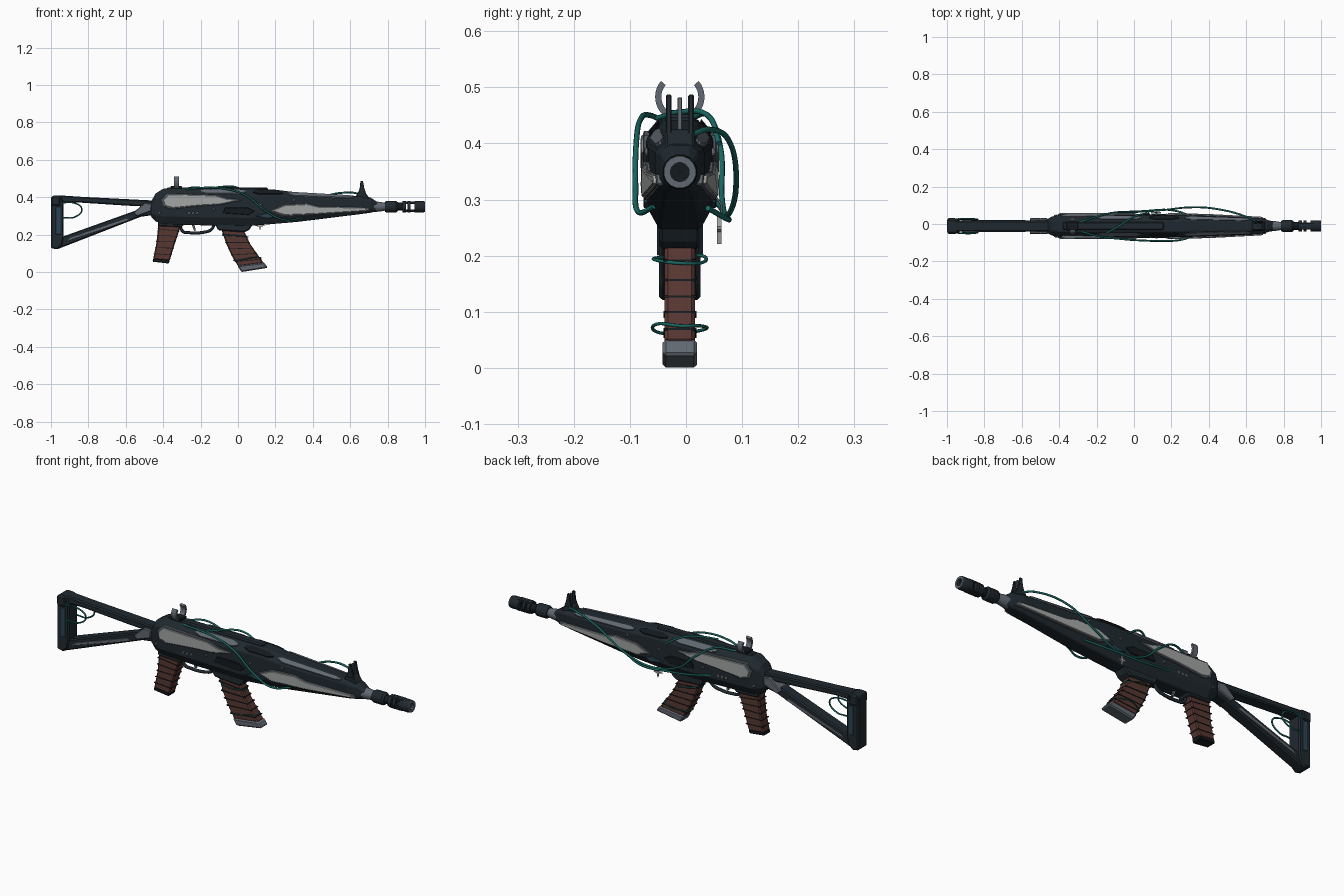
import bpy, bmesh, math
from mathutils import Vector

cube = bpy.data.objects.get("Cube")
if cube:
    bpy.data.objects.remove(cube)

MID = -0.011  # y of the symmetry plane


def material(name, rgb):
    m = bpy.data.materials.new(name)
    m.use_nodes = True
    m.diffuse_color = (*rgb, 1)
    m.node_tree.nodes["Principled BSDF"].inputs["Base Color"].default_value = (*rgb, 1)
    return m


BODY = material("dark blue steel", (.014, .022, .029))
BLACK = material("black steel", (.007, .010, .013))
GREY = material("mid grey metal", (.12, .14, .165))
LIGHT = material("pale grey panel", (.36, .38, .37))
RED = material("red brown grip", (.095, .037, .030))
TEAL = material("teal cable", (.010, .14, .125))
BLUE = material("slate blue", (.025, .055, .085))


def finish(name, bm, mat, bevel=0.0, smooth=False):
    bmesh.ops.recalc_face_normals(bm, faces=bm.faces)
    mesh = bpy.data.meshes.new(name)
    bm.to_mesh(mesh)
    bm.free()
    mesh.materials.append(mat)
    ob = bpy.data.objects.new(name, mesh)
    bpy.context.scene.collection.objects.link(ob)
    if bevel:
        mod = ob.modifiers.new("edge bevel", "BEVEL")
        mod.width = bevel
        mod.limit_method = "ANGLE"
    if smooth:
        bpy.ops.object.select_all(action="DESELECT")
        ob.select_set(True)
        bpy.context.view_layer.objects.active = ob
        bpy.ops.object.shade_smooth_by_angle()
    return ob


def loft(name, rings, mat, bevel=0.0, cyclic=False, smooth=False):
    bm = bmesh.new()
    loops = [[bm.verts.new(p) for p in ring] for ring in rings]
    n = len(loops[0])
    pairs = list(zip(loops, loops[1:])) + ([(loops[-1], loops[0])] if cyclic else [])
    for a, b in pairs:
        for i in range(n):
            bm.faces.new((a[i], a[(i + 1) % n], b[(i + 1) % n], b[i]))
    if not cyclic:
        bm.faces.new(loops[0])
        bm.faces.new(loops[-1])
    return finish(name, bm, mat, bevel, smooth)


# Side-view outline (x, z) extruded between two y offsets from the middle
def prism(name, outline, lo, hi, mat, bevel=0.004):
    return loft(name, [[(x, MID + y, z) for x, z in outline] for y in (lo, hi)], mat, bevel)


def box(name, x0, x1, lo, hi, z0, z1, mat, bevel=0.003):
    return prism(name, [(x0, z0), (x1, z0), (x1, z1), (x0, z1)], lo, hi, mat, bevel)


# Hollow turned part: (x, radius) profile closed around the barrel axis
def turned(name, profile, mat, sides=16):
    rings = []
    for k in range(sides):
        a = 2 * math.pi * (k + .5) / sides
        rings.append([(x, MID + r * math.cos(a), .349 + r * math.sin(a)) for x, r in profile])
    return loft(name, rings, mat, cyclic=True, smooth=True)


def tube(name, x0, x1, outer, inner, mat):
    return turned(name, [(x0, inner), (x0, outer), (x1, outer), (x1, inner)], mat)


def cable(name, points, radius=.005, mat=TEAL, cyclic=False):
    cu = bpy.data.curves.new(name, "CURVE")
    cu.dimensions = "3D"
    cu.bevel_depth = radius
    cu.bevel_resolution = 2
    cu.resolution_u = 8
    cu.use_fill_caps = True
    sp = cu.splines.new("BEZIER")
    sp.bezier_points.add(len(points) - 1)
    for bp, (x, y, z) in zip(sp.bezier_points, points):
        bp.co = (x, MID + y, z)
        bp.handle_left_type = bp.handle_right_type = "AUTO"
    sp.use_cyclic_u = cyclic
    cu.materials.append(mat)
    ob = bpy.data.objects.new(name, cu)
    bpy.context.scene.collection.objects.link(ob)
    return ob


# Body: x, bottom z, top z, half width
SECTIONS = [(-.465, .295, .375, .036), (-.44, .27, .42, .050), (-.4, .255, .445, .059),
            (-.13, .248, .445, .060), (.06, .246, .443, .060), (.18, .256, .442, .060),
            (.32, .268, .425, .057), (.66, .31, .405, .044), (.71, .317, .397, .034),
            (.75, .328, .37, .022)]


def body_at(x):
    for a, b in zip(SECTIONS, SECTIONS[1:]):
        if a[0] <= x <= b[0]:
            t = (x - a[0]) / (b[0] - a[0])
            return [p + (q - p) * t for p, q in zip(a, b)][1:]


rings = []
for x, zb, zt, w in SECTIONS:
    h = zt - zb
    half = [(.6 * w, zb), (w, zb + .22 * h), (w, zt - .18 * h), (.5 * w, zt)]
    prof = half + [(-y, z) for y, z in reversed(half)]
    rings.append([(x, MID + y, z) for y, z in prof])
loft("receiver_and_handguard", rings, BODY, .004)


# Side plate that follows the taper of the body
def side_panel(name, outline, side, mat, depth, grow=1.0):
    cx, cz = (sum(c) / len(outline) for c in zip(*outline))
    pts = [(cx + (x - cx) * (1 + (grow - 1) * .3), cz + (z - cz) * grow) for x, z in outline]
    return loft(name, [[(x, MID + side * (body_at(x)[2] + d), z) for x, z in pts]
                       for d in (-.01, depth)], mat, .002)


REAR = [(-.40, .385), (-.37, .415), (-.12, .408), (-.06, .39), (.01, .384), (-.10, .362),
        (-.20, .357), (-.35, .343), (-.39, .355)]
FORE = [(.18, .327), (.25, .356), (.37, .362), (.43, .348), (.68, .343), (.69, .328),
        (.43, .312), (.25, .305)]
for s, tag in ((-1, "right"), (1, "left")):
    for outline, place in ((REAR, "rear"), (FORE, "front")):
        side_panel(f"{place}_panel_rim_{tag}", outline, s, GREY, .006, 1.2)
        side_panel(f"{place}_panel_{tag}", outline, s, LIGHT, .010)
    # Strips lying along the upper chamfer
    for i, (x0, x1, mat) in enumerate(((-.2, .04, GREY), (.08, .24, BLACK), (.27, .62, GREY))):
        ring = []
        for x in (x0, x0 + .03, x1 - .03, x1):
            zb, zt, w = body_at(x)
            inset = .42 if x in (x0, x1) else .2
            h = zt - zb
            pts = [(w * (1 - .5 * f), zt - .18 * h * (1 - f)) for f in (inset, 1 - inset)]
            pts += [(y + .002, z + .006) for y, z in reversed(pts)]
            ring.append([(x, MID + s * y, z) for y, z in pts])
        loft(f"chamfer_strip_{i}_{tag}", ring, mat)
    # Small marks, ejection cover and lower plates
    for i in range(3):
        x = -.27 + i * .022
        side_panel(f"mark_{i}_{tag}", [(x, .308), (x + .01, .308), (x + .016, .32), (x + .006, .32)],
                   s, LIGHT, .002)
    side_panel(f"cover_plate_{tag}", [(-.08, .315), (.06, .305), (.09, .325), (.05, .345), (-.07, .345)],
               s, BLACK, .005)
    side_panel(f"blue_plate_{tag}", [(.09, .30), (.16, .285), (.2, .295), (.16, .315)], s, BLUE, .005)
    for i, (x, z) in enumerate(((-.13, .335), (-.42, .315), (.12, .36), (.3, .385))):
        r = .008
        hexagon = [(x + r * math.cos(k * math.pi / 3), z + r * math.sin(k * math.pi / 3)) for k in range(6)]
        side_panel(f"bolt_{i}_{tag}", hexagon, s, GREY, .006)
box("top_cover", -.38, .16, -.022, .022, .43, .452, BODY, .006)

# Barrel and slotted muzzle brake
turned("barrel_cone", [(.72, .008), (.72, .03), (.76, .026), (.80, .019), (.80, .008)], GREY)
turned("gas_collar", [(.785, .008), (.785, .027), (.795, .032), (.845, .032), (.855, .024), (.855, .008)], BODY)
tube("barrel_neck", .85, .885, .022, .008, BLACK)
tube("brake_rear_ring", .88, .897, .031, .014, BODY)
tube("brake_middle_ring", .907, .922, .031, .014, BODY)
turned("brake_front_ring", [(.943, .017), (.943, .031), (.992, .031), (.999, .028), (.999, .017)], BODY)
tube("muzzle_face", .99, 1.0, .029, .017, GREY)
tube("bore_plug", .945, .96, .018, .001, BLACK)
for s in (-1, 1):
    box("brake_rib", .885, .96, -.018, .018, .349 + s * .022 - .007, .349 + s * .022 + .007, BODY)

# Front sight: two ears and a central post
ear = [(.63, .395), (.65, .445), (.655, .487), (.668, .487), (.675, .45), (.695, .39)]
for s in (-1, 1):
    prism("front_sight_ear", ear, s * .02 - .005, s * .02 + .005, BODY, .002)
prism("front_sight_base", [(.62, .385), (.64, .425), (.68, .425), (.71, .385)], -.026, .026, BODY)
box("front_sight_post", .657, .668, -.004, .004, .41, .482, GREY, .001)

# Rear sight: open ring with two horns
box("rear_sight_base", -.36, -.30, -.024, .024, .43, .46, BLACK)
for s in (-1, 1):
    arc = [math.radians(a) for a in range(-70, 41, 10)]
    ring = [(r * math.cos(a), .483 + r * math.sin(a)) for r, seq in ((.044, arc), (.033, arc[::-1])) for a in seq]
    loft("rear_sight_horn", [[(x, MID + s * y, z) for y, z in ring] for x in (-.343, -.315)], GREY)

# Skeleton stock
prism("butt_plate", [(-1, .40), (-.985, .41), (-.945, .408), (-.932, .37), (-.932, .19), (-.94, .145),
                     (-.965, .12), (-1, .128)], -.037, .037, BODY, .006)
box("butt_pad_top", -.998, -.95, -.042, .042, .355, .405, BODY, .006)
prism("stock_top_bar", [(-.96, .41), (-.84, .402), (-.45, .382), (-.45, .348), (-.6, .355),
                        (-.86, .372), (-.95, .37)], -.029, .029, BODY, .006)
prism("stock_lower_bar", [(-.965, .122), (-.935, .19), (-.52, .338), (-.45, .35), (-.45, .305), (-.52, .295)],
      -.029, .029, BODY, .006)
prism("stock_hinge", [(-.56, .315), (-.545, .33), (-.50, .37), (-.46, .365), (-.465, .325), (-.54, .298)],
      -.042, .042, GREY)
for s in (-1, 1):
    prism("stock_stripe", [(-.92, .163), (-.9, .183), (-.6, .287), (-.58, .277)], s * .029, s * .033, GREY, .001)
    box("butt_blue_plate", -.975, -.948, s * .037, s * .041, .20, .35, BLUE, .002)
    cable("stock_loop", [(-.96, s * .036, .365), (-.88, s * .04, .37), (-.835, s * .035, .335),
                         (-.87, s * .035, .295), (-.94, s * .038, .29)], .004)


# Curved grips: stations of rear and front edge, top to bottom
def station(stations, t):
    f = t * (len(stations) - 1)
    i = min(int(f), len(stations) - 2)
    a, b = stations[i:i + 2]
    return [Vector(p).lerp(Vector(q), f - i) for p, q in zip(a, b)]


def curved_block(name, stations, t0, t1, half, mat, grow=0.0, bevel=.006):
    rings = []
    for k in range(6):
        rear, front = station(stations, t0 + (t1 - t0) * k / 5)
        out = (front - rear).normalized() * grow
        (xa, za), (xb, zb) = rear - out, front + out
        y = half + grow
        rings.append([(xa, MID - y, za), (xb, MID - y, zb), (xb, MID + y, zb), (xa, MID + y, za)])
    loft(name, rings, mat, bevel)


MAG = [((-.095, .245), (.03, .225)), ((-.063, .15), (.065, .15)), ((-.03, .08), (.107, .09)),
       ((.02, .0), (.158, .022))]
GRIP = [((-.425, .27), (-.305, .25)), ((-.435, .16), (-.335, .16)), ((-.457, .055), (-.37, .045))]
curved_block("magazine", MAG, 0, .88, .027, RED)
curved_block("magazine_base", MAG, .86, 1, .029, GREY, .002)
curved_block("pistol_grip", GRIP, 0, .94, .027, RED)
curved_block("grip_base", GRIP, .92, 1, .026, BLACK)
for i in range(5):
    t = .14 + i * .155
    curved_block(f"magazine_rib_{i}", MAG, t, t + .018, .027, BLACK, .0025, 0)
    curved_block(f"grip_rib_{i}", GRIP, t + .03, t + .045, .027, BLACK, .0025, 0)
for t in (.17, .74):
    (xa, za), (xb, zb) = station(MAG, t)
    cable("magazine_wire", [(xa - .004, 0, za), (xa + .02, -.035, za), (xb - .02, -.036, zb + .004),
                            (xb + .005, 0, zb), (xb - .02, .036, zb), (xa + .02, .035, za + .004)], .003, cyclic=True)
prism("magazine_well", [(-.13, .27), (-.105, .222), (.035, .212), (.06, .225), (.09, .27)], -.037, .037, BODY, .006)
prism("grip_collar", [(-.43, .28), (-.425, .245), (-.3, .24), (-.27, .28)], -.034, .034, BODY)

# Trigger and guard
cable("trigger_guard", [(-.31, 0, .25), (-.295, 0, .217), (-.26, 0, .21), (-.18, 0, .213), (-.145, 0, .225),
                        (-.125, 0, .255)], .008, BODY)
prism("trigger", [(-.25, .26), (-.235, .26), (-.225, .222), (-.235, .22)], -.006, .006, GREY, .001)

# Loose cables along both sides
cable("right_cable", [(-.28, -.03, .44), (-.2, -.052, .45), (-.06, -.07, .443), (.04, -.077, .41),
                      (.15, -.079, .325), (.25, -.074, .278), (.34, -.045, .288)])
cable("left_cable", [(.66, .02, .415), (.6, .05, .425), (.45, .09, .40), (.3, .1, .32), (.15, .085, .272),
                     (0, .075, .305), (-.1, .073, .39), (-.2, .05, .45), (-.29, .02, .445)])
cable("left_lower_cable", [(.32, .05, .285), (.2, .085, .265), (.05, .08, .272), (-.1, .07, .29), (-.2, .05, .31)])
cable("top_cable", [(-.15, -.04, .445), (-.08, 0, .456), (.0, .05, .45), (.08, .07, .40)])

# Hanging four-pointed star charm
star = [(.118 + r * math.sin(k * math.pi / 4), .247 + r * math.cos(k * math.pi / 4))
        for k, r in enumerate((.026, .007) * 4)]
prism("star_charm", star, .066, .074, LIGHT, 0)
cable("charm_cord", [(.118, .07, .27), (.118, .075, .285), (.12, .06, .31)], .002, GREY)
